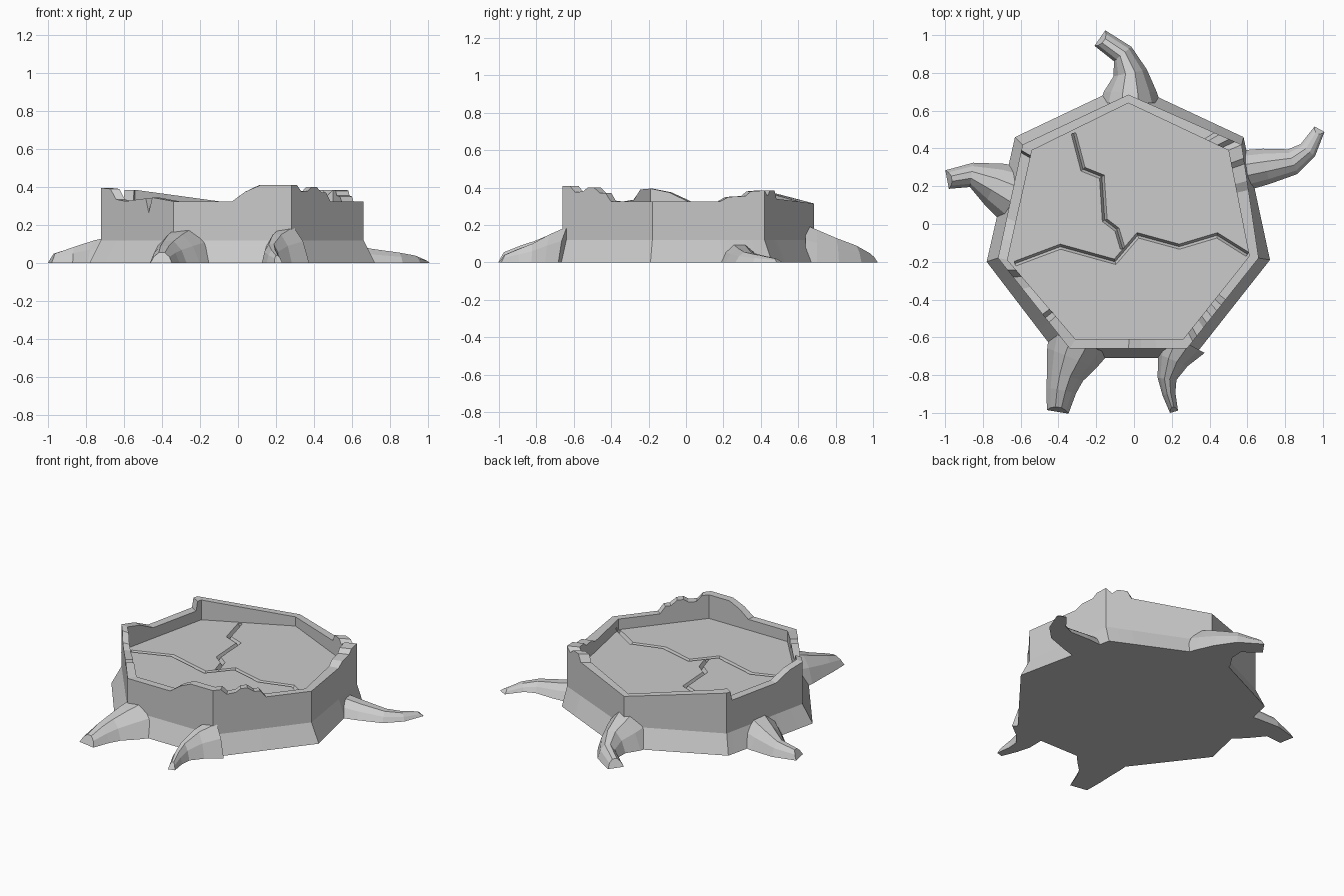
import bpy, bmesh
from mathutils import Vector

cube = bpy.data.objects.get("Cube")
if cube:
    bpy.data.objects.remove(cube, do_unlink=True)

# Single stone-grey colour
grey = bpy.data.materials.new("weathered grey")
grey.use_nodes = True
colour = (0.6, 0.6, 0.6, 1)
grey.diffuse_color = colour
grey.node_tree.nodes["Principled BSDF"].inputs["Base Color"].default_value = colour


def make_object(name, bm):
    bmesh.ops.recalc_face_normals(bm, faces=bm.faces[:])
    mesh = bpy.data.meshes.new(name)
    bm.to_mesh(mesh)
    bm.free()
    mesh.materials.append(grey)
    obj = bpy.data.objects.new(name, mesh)
    bpy.context.collection.objects.link(obj)
    return obj


def skin(name, rings, closed=True):
    """Bridge equal rings of points and cap both ends."""
    bm = bmesh.new()
    rows = [[bm.verts.new(p) for p in ring] for ring in rings]
    n = len(rows[0])
    for low, high in zip(rows, rows[1:]):
        for i in range(n):
            j = (i + 1) % n
            bm.faces.new((low[i], low[j], high[j], high[i]))
    bm.faces.new(rows[0][::-1])
    bm.faces.new(rows[-1])
    return make_object(name, bm)


# Stump outlines, starting at the front right corner
BASE = [(-.39, -.71), (.31, -.71), (.72, -.19), (.58, .46), (-.03, .745), (-.63, .46), (-.78, -.2)]
WALL = [(-.34, -.66), (.28, -.66), (.66, -.18), (.57, .42), (-.03, .685), (-.59, .42), (-.72, -.18)]
INNER = [(-.31, -.61), (.26, -.61), (.61, -.17), (.5, .39), (-.03, .64), (-.54, .39), (-.67, -.19)]
SHOULDER, FLOOR = .12, .255

# Broken rim: (position along the side, height) for each side
RIM = [
    [(0, .325), (.5, .325), (.61, .375), (.74, .41)],
    [(0, .41), (.08, .41), (.14, .375), (.23, .38), (.28, .4), (.35, .4),
     (.42, .37), (.48, .37), (.54, .325)],
    [(0, .325), (.6, .325), (.68, .35), (.83, .355), (.88, .38)],
    [(0, .385), (.06, .355), (.11, .385), (.2, .385), (.24, .34)],
    [(0, .315)],
    [(0, .385), (.05, .385), (.07, .325), (.65, .325), (.83, .375)],
    [(0, .395), (.13, .39), (.21, .335), (.34, .325), (.62, .34), (.66, .265), (.71, .345)],
]


def ring(outline, height=None):
    points = []
    for side, stations in enumerate(RIM):
        a, b = Vector(outline[side]), Vector(outline[(side + 1) % len(outline)])
        for t, z in stations:
            points.append((*a.lerp(b, t), z if height is None else height))
    return points


stump = skin("stump", [ring(BASE, 0), ring(WALL, SHOULDER), ring(WALL),
                       ring(INNER), ring(INNER, FLOOR)])


# Cracks cut into the top as V-shaped grooves
def cut_crack(name, path, half=.013, depth=.025):
    pts = [Vector(p) for p in path]
    rings = []
    for i, p in enumerate(pts):
        before = (p - pts[i - 1]).normalized() if i else (pts[1] - p).normalized()
        after = (pts[i + 1] - p).normalized() if i < len(pts) - 1 else before
        along = (before + after).normalized()
        side = Vector((-along.y, along.x)) * half / max(.5, along.dot(before))
        rings.append([(*(p + side * 2), FLOOR + depth), (*(p - side * 2), FLOOR + depth),
                      (*p, FLOOR - depth)])
    cutter = skin(name, rings)
    cutter.hide_render = True
    cutter.hide_viewport = True
    cut = stump.modifiers.new(name, 'BOOLEAN')
    cut.operation = 'DIFFERENCE'
    cut.solver = 'EXACT'
    cut.object = cutter


cut_crack("cross_crack_cutter", [(-.63, -.21), (-.39, -.12), (-.1, -.2), (.02, -.06),
                                 (.24, -.12), (.44, -.06), (.6, -.16)])
cut_crack("back_crack_cutter", [(-.32, .48), (-.27, .29), (-.17, .25), (-.155, .02),
                                (-.09, -.03), (-.06, -.13)])

# Apply the cuts and drop the cutters
bpy.context.view_layer.update()
carved = bpy.data.meshes.new_from_object(
    stump.evaluated_get(bpy.context.evaluated_depsgraph_get()))
stump.modifiers.clear()
stump.data = carved
for obj in [o for o in bpy.data.objects if o.name.endswith("crack_cutter")]:
    bpy.data.objects.remove(obj, do_unlink=True)

# Roots: (x, y, half width, height) from the stump to the tip
ROOTS = {
    "back_root": [(-.02, .64, .16, .2), (-.02, .7, .14, .175), (-.02, .8, .09, .13),
                  (-.06, .9, .06, .09), (-.16, .97, .05, .05)],
    "left_root": [(.56, .28, .11, .1), (.7, .305, .095, .075), (.84, .33, .07, .055),
                  (.92, .39, .05, .04), (.97, .48, .03, .02)],
    "right_root": [(-.6, .14, .17, .15), (-.74, .21, .12, .12), (-.86, .26, .065, .085),
                   (-.965, .24, .05, .05)],
    "front_right_root": [(-.29, -.62, .17, .18), (-.33, -.71, .14, .15), (-.365, -.8, .1, .115),
                         (-.385, -.88, .08, .09), (-.4, -.97, .058, .055)],
    "front_left_root": [(.26, -.62, .13, .19), (.205, -.72, .085, .15), (.175, -.82, .05, .1),
                        (.185, -.9, .035, .07), (.205, -.97, .022, .04)],
}
SECTION = [(-1, 0), (-.72, .6), (-.28, 1), (.28, 1), (.72, .6), (1, 0)]

for name, stations in ROOTS.items():
    rings = []
    for i, (x, y, width, height) in enumerate(stations):
        a = Vector(stations[max(i - 1, 0)][:2])
        b = Vector(stations[min(i + 1, len(stations) - 1)][:2])
        along = (b - a).normalized()
        rings.append([(x - along.y * width * u, y + along.x * width * u, height * v)
                      for u, v in SECTION])
    # Slope the blunt tip outward to the ground
    tip = Vector((*along, 0)) * .025
    rings[-1] = [Vector(p) + tip * (1 - v) for p, (u, v) in zip(rings[-1], SECTION)]
    skin(name, rings)
